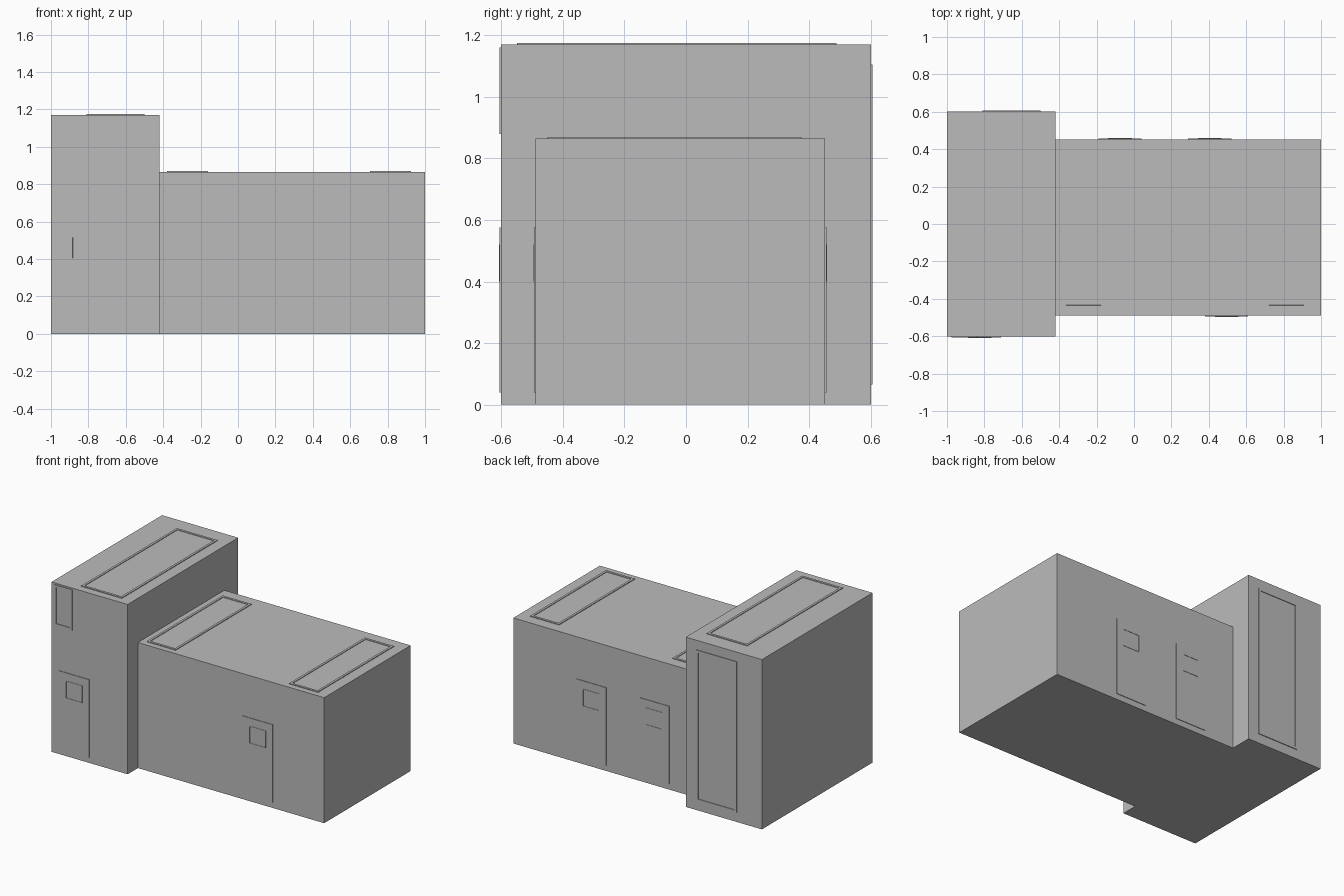
import bpy, bmesh
from mathutils import Vector

if "Cube" in bpy.data.objects:
    bpy.data.objects.remove(bpy.data.objects["Cube"])

PROUD = 0.005   # how far panels stand out from the walls
TALL_Y = 0.602  # half depth of the tall block

grey = bpy.data.materials.new("mid_grey")
grey.diffuse_color = (0.5, 0.5, 0.5, 1)
grey.use_nodes = True
grey.node_tree.nodes["Principled BSDF"].inputs["Base Color"].default_value = grey.diffuse_color


def box(name, lo, hi, face=None, rim=0.0, depth=0.0):
    """Box from two corners; optionally sink a panel into the face looking along `face`."""
    bm = bmesh.new()
    bmesh.ops.create_cube(bm, size=1)
    for v in bm.verts:
        v.co = Vector([lo[i] if v.co[i] < 0 else hi[i] for i in range(3)])
    bm.normal_update()
    if face:
        n = Vector(face)
        panel = max(bm.faces, key=lambda f: f.normal.dot(n))
        # Flat rim, then a steep step down to the panel
        for thickness in (rim, 0.0005):
            bmesh.ops.inset_region(bm, faces=[panel], thickness=thickness)
        for v in panel.verts:
            v.co -= n * depth
    mesh = bpy.data.meshes.new(name)
    bm.to_mesh(mesh)
    bm.free()
    mesh.materials.append(grey)
    ob = bpy.data.objects.new(name, mesh)
    bpy.context.collection.objects.link(ob)


def wall_panel(name, x0, x1, z0, z1, wall, rim=0.0, depth=0.0, out=PROUD):
    """Panel on a front (negative y) or back (positive y) wall."""
    s = 1 if wall > 0 else -1
    ys = sorted((wall - s * 0.01, wall + s * out))
    box(name, (x0, ys[0], z0), (x1, ys[1], z1), (0, s, 0) if rim else None, rim, depth)


def roof_panel(name, x0, x1, y0, y1, z):
    box(name, (x0, y0, z - 0.01), (x1, y1, z + PROUD), (0, 0, 1), 0.022, 0.004)


def door(name, cx, wall):
    wall_panel(name, cx - 0.115, cx + 0.115, 0.04, 0.575, wall, out=0.004)
    wall_panel(name + "_window", cx - 0.063, cx + 0.063, 0.40, 0.52, wall,
               rim=0.006, depth=0.002, out=0.0065)


# Main volumes
box("tall_block", (-1, -TALL_Y, 0), (-0.42, TALL_Y, 1.17))
box("low_wing", (-0.42, -0.49, 0), (1, 0.452, 0.865))

# Framed roof panels
roof_panel("tall_roof_panel", -0.81, -0.50, -0.55, 0.49, 1.17)
roof_panel("inner_roof_panel", -0.38, -0.16, -0.45, 0.375, 0.865)
roof_panel("outer_roof_panel", 0.705, 0.925, -0.45, 0.375, 0.865)

# Framed wall panels on the tall block
wall_panel("tall_back_panel", -0.81, -0.50, 0.065, 1.105, TALL_Y, 0.022, 0.004)
wall_panel("tall_front_window", -0.975, -0.84, 0.88, 1.16, -TALL_Y, 0.02, 0.004)

# Doors with small windows
door("tall_front_door", -0.825, -TALL_Y)
door("wing_front_door", 0.495, -0.49)
door("wing_back_door_a", -0.075, 0.452)
door("wing_back_door_b", 0.405, 0.452)
